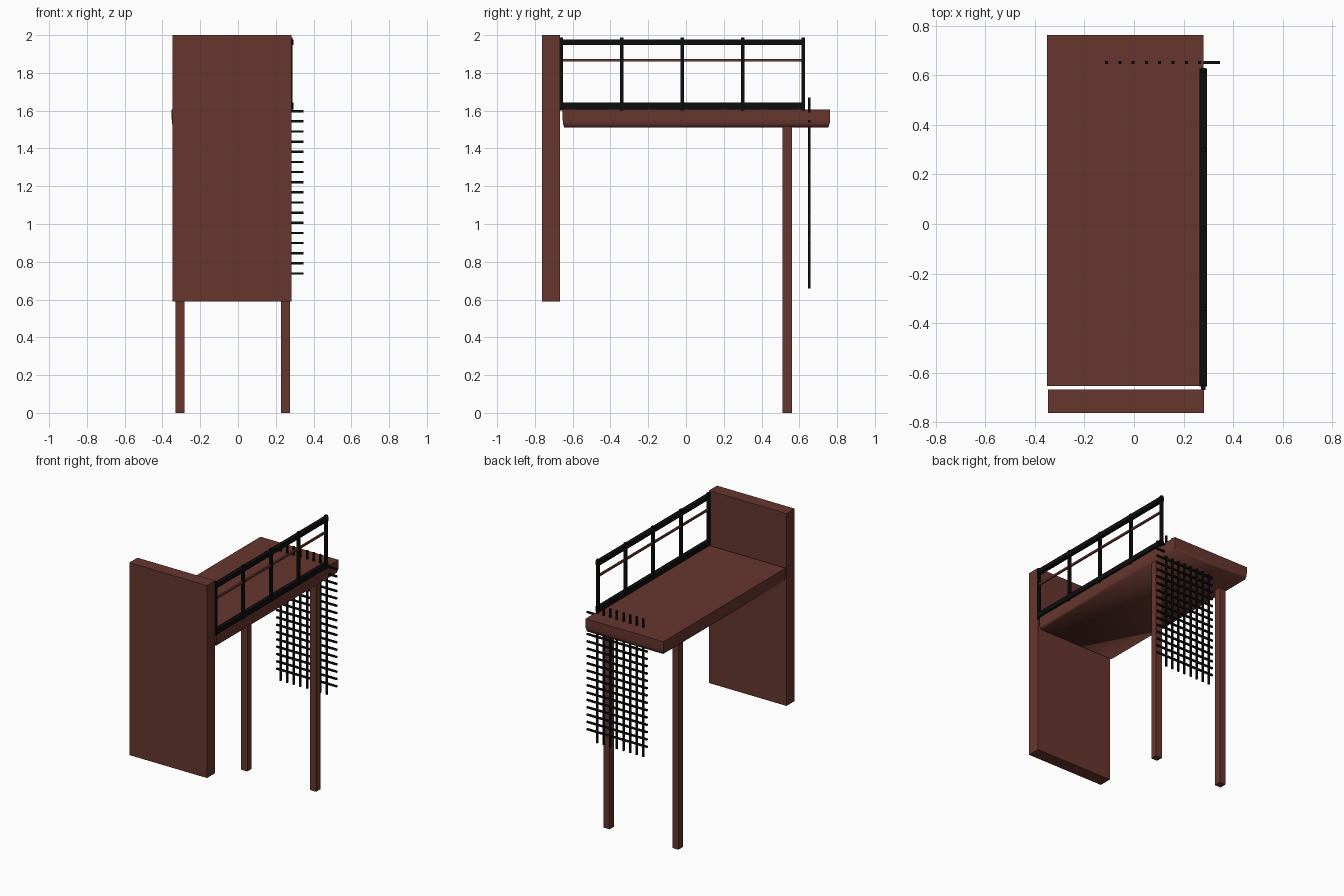
import bpy, bmesh

if "Cube" in bpy.data.objects:
    bpy.data.objects.remove(bpy.data.objects["Cube"])


def material(name, rgb):
    m = bpy.data.materials.new(name)
    m.diffuse_color = (*rgb, 1.0)
    m.use_nodes = True
    m.node_tree.nodes["Principled BSDF"].inputs["Base Color"].default_value = m.diffuse_color
    return m


WOOD = material("dark red brown wood", (0.135, 0.037, 0.028))
METAL = material("black metal", (0.004, 0.004, 0.004))


def finish(name, bm, mat):
    bmesh.ops.recalc_face_normals(bm, faces=bm.faces)
    me = bpy.data.meshes.new(name)
    bm.to_mesh(me)
    bm.free()
    me.materials.append(mat)
    ob = bpy.data.objects.new(name, me)
    bpy.context.collection.objects.link(ob)
    return ob


def add_box(bm, x, y, z):
    """Add a box given (min, max) on each axis."""
    vs = bmesh.ops.create_cube(bm, size=1)["verts"]
    for v in vs:
        for i, (a, b) in enumerate((x, y, z)):
            v.co[i] = a if v.co[i] < 0 else b


def boxes(name, mat, items):
    bm = bmesh.new()
    for it in items:
        add_box(bm, *it)
    return finish(name, bm, mat)


def around(c, size):
    return (c - size / 2, c + size / 2)


# Hanging front panel
boxes("front_panel", WOOD, [((-0.348, 0.282), (-0.762, -0.668), (0.589, 2.0))])

# Deck: stacked outlines (height, inset) with a lightly rounded lower edge
bm = bmesh.new()
rings = []
for z, d in ((1.512, 0.008), (1.535, 0.001), (1.56, 0.0), (1.607, 0.0)):
    x0, x1, y0, y1 = -0.351 + d, 0.281 - d, -0.653 + d, 0.762 - d
    rings.append([bm.verts.new((x, y, z))
                  for x, y in ((x0, y0), (x1, y0), (x1, y1), (x0, y1))])
for a, b in zip(rings, rings[1:]):
    for i in range(4):
        j = (i + 1) % 4
        bm.faces.new((a[i], a[j], b[j], b[i])).smooth = True
        bm.edges.get((a[i], b[i])).smooth = False
bm.faces.new(rings[0]).smooth = True
bm.faces.new(rings[-1])
finish("deck", bm, WOOD)

# Two rear legs
boxes("rear_legs", WOOD,
      [(around(x, 0.049), (0.511, 0.561), (0, 1.515)) for x in (-0.307, 0.251)])

# Guard rail: posts, thick top and bottom bars, thin middle bar
RX = 0.28
boxes("rail_posts", METAL,
      [(around(RX, 0.019), around(-0.66 + 0.3202 * i, 0.019), (1.6, 1.988))
       for i in range(5)])
boxes("rail_bars", METAL,
      [(around(RX, 0.03), (-0.655, 0.628), z)
       for z in ((1.607, 1.642), (1.947, 1.978))])
boxes("rail_middle_bar", WOOD,
      [(around(RX, 0.013), (-0.655, 0.62), around(1.866, 0.014))])

# Hanging wire grid
T, STEP, GY = 0.012, 0.0537, 0.652
grid = [(around(-0.111 + STEP * i, T), around(GY, T), (0.658, 1.671))
        for i in range(8)]
grid += [((-0.143, 0.347), around(GY, T), around(0.738 + STEP * i, T))
         for i in range(17)]
boxes("wire_grid", METAL, grid)
